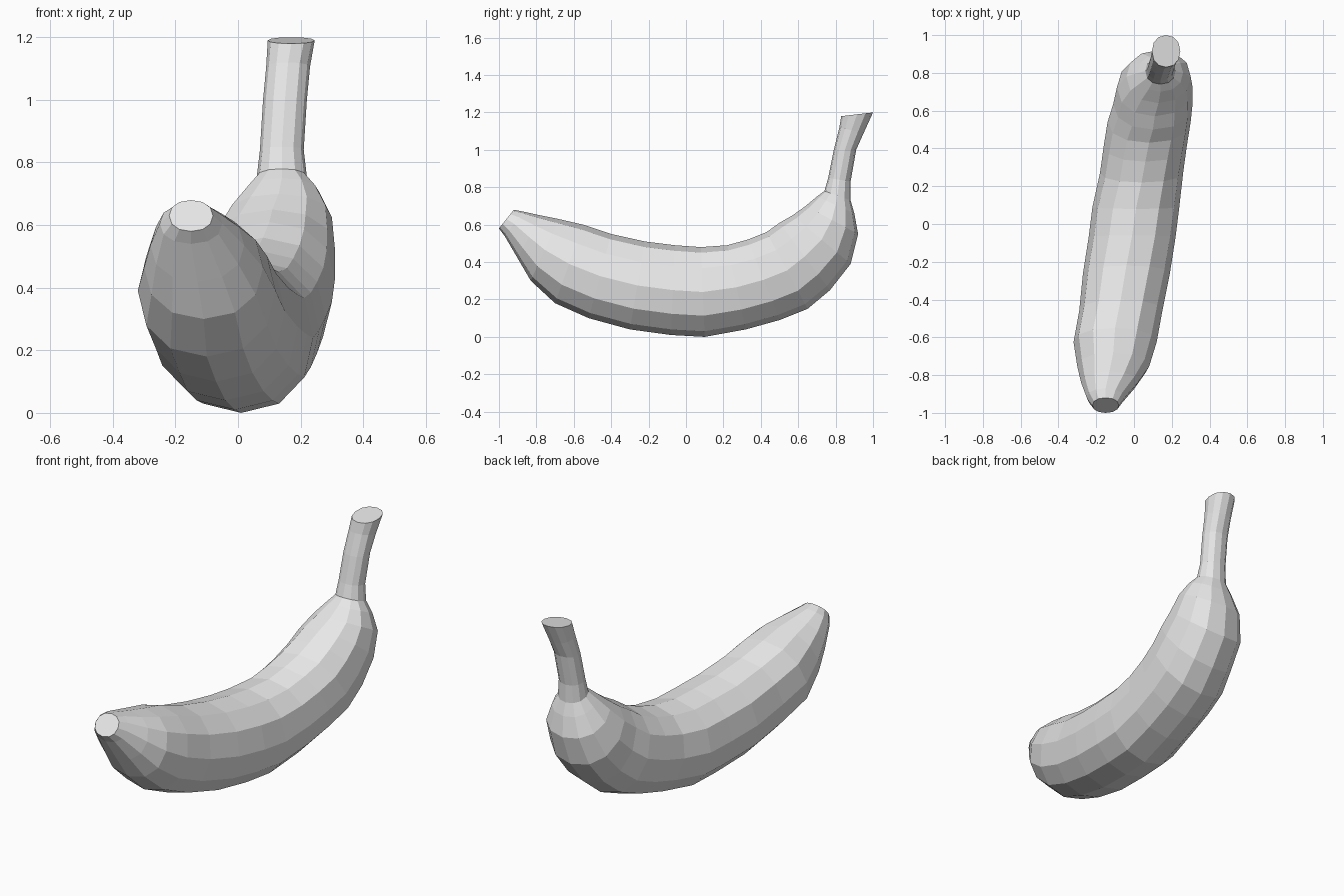
import bpy
import bmesh
import math
from mathutils import Vector

cube = bpy.data.objects.get("Cube")
if cube:
    bpy.data.objects.remove(cube, do_unlink=True)

SIDES = 12
FULLNESS = 0.92  # below one makes a section slightly squarer than an ellipse

# Each section: outer y, outer z, inner y, inner z, centre x, half width
TIP = [
    (-1, .58, -.92, .68, -.15, .07),
    (-.97, .54, -.87, .67, -.15, .1),
    (-.9, .42, -.78, .65, -.13, .15),
]
BODY = [
    (-.83, .3, -.68, .63, -.11, .19),
    (-.7, .18, -.55, .6, -.1, .22),
    (-.52, .1, -.4, .55, -.07, .22),
    (-.3, .04, -.22, .51, -.04, .23),
    (-.08, .01, -.06, .49, -.01, .23),
    (.1, 0, .08, .48, .01, .23),
    (.32, .04, .22, .49, .04, .22),
    (.5, .09, .33, .52, .06, .22),
    (.65, .15, .43, .56, .08, .22),
    (.77, .25, .5, .61, .1, .21),
    (.88, .39, .57, .65, .11, .2),
    (.92, .55, .64, .7, .13, .17),
    (.9, .66, .7, .75, .14, .12),
]
STEM = [
    (.88, .73, .74, .78, .14, .08),
    (.88, .83, .76, .85, .14, .07),
    (.91, 1, .79, 1, .15, .07),
    (.95, 1.09, .82, 1.12, .16, .07),
    (1, 1.2, .83, 1.18, .17, .075),
]


def soften(value):
    """Square off a sine or cosine a little, keeping its sign."""
    return math.copysign(abs(value) ** FULLNESS, value)


def add_ring(bm, section):
    """Place one closed cross-section between its outer and inner points."""
    outer_y, outer_z, inner_y, inner_z, centre_x, half_width = section
    outer = Vector((centre_x, outer_y, outer_z))
    inner = Vector((centre_x, inner_y, inner_z))
    centre = (outer + inner) / 2
    depth = (inner - outer) / 2
    across = Vector((half_width, 0, 0))
    ring = []
    for i in range(SIDES):
        angle = math.tau * i / SIDES
        offset = depth * soften(math.cos(angle)) + across * soften(math.sin(angle))
        ring.append(bm.verts.new(centre + offset))
    return ring


def loft(name, sections, material):
    """Skin the sections into one closed, faceted surface."""
    bm = bmesh.new()
    rings = [add_ring(bm, section) for section in sections]
    for lower, upper in zip(rings, rings[1:]):
        for i in range(SIDES):
            j = (i + 1) % SIDES
            bm.faces.new((lower[i], lower[j], upper[j], upper[i]))
    bm.faces.new(rings[0])
    bm.faces.new(rings[-1])
    bmesh.ops.recalc_face_normals(bm, faces=bm.faces)
    mesh = bpy.data.meshes.new(name)
    bm.to_mesh(mesh)
    bm.free()
    mesh.materials.append(material)
    obj = bpy.data.objects.new(name, mesh)
    bpy.context.collection.objects.link(obj)
    return obj


# Plain grey skin
grey = bpy.data.materials.new("light_grey")
grey.use_nodes = True
colour = (0.8, 0.8, 0.8, 1)
grey.diffuse_color = colour
grey.node_tree.nodes["Principled BSDF"].inputs["Base Color"].default_value = colour

# Tip, curved body and stem form one continuous skin
loft("banana", TIP + BODY + STEM, grey)
